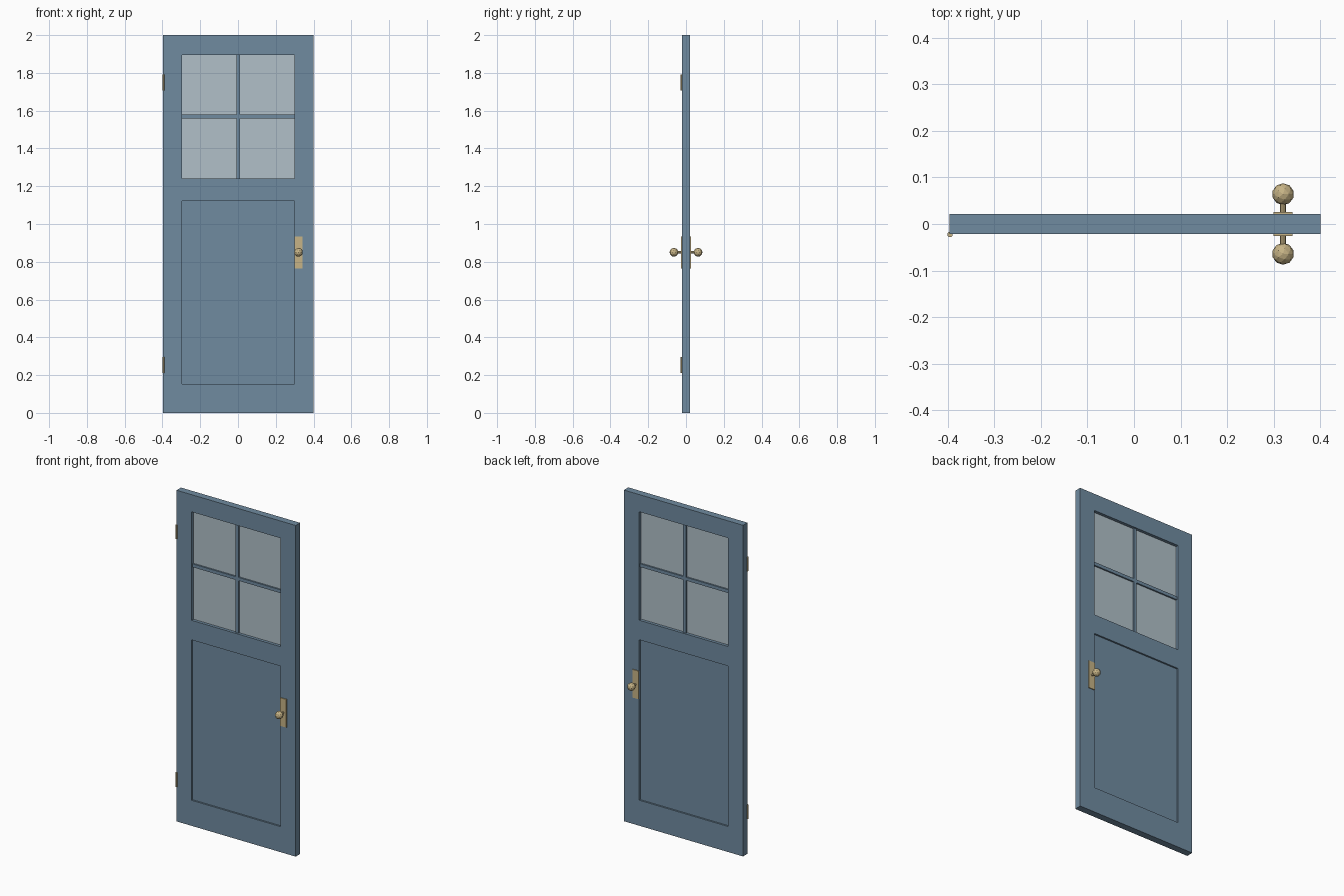
import bpy, bmesh, math
from mathutils import Matrix, Vector

if "Cube" in bpy.data.objects:
    bpy.data.objects.remove(bpy.data.objects["Cube"])


def material(name, rgb):
    m = bpy.data.materials.new(name)
    m.diffuse_color = (*rgb, 1)
    m.use_nodes = True
    m.node_tree.nodes["Principled BSDF"].inputs["Base Color"].default_value = m.diffuse_color
    return m


BLUE = material("blue_paint", (0.162, 0.258, 0.352))
GLASS = material("pale_glass", (0.440, 0.527, 0.578))
BRASS = material("brass", (0.570, 0.455, 0.240))


def finish(name, bm, mat):
    bmesh.ops.recalc_face_normals(bm, faces=bm.faces)
    me = bpy.data.meshes.new(name)
    bm.to_mesh(me)
    bm.free()
    me.materials.append(mat)
    ob = bpy.data.objects.new(name, me)
    bpy.context.collection.objects.link(ob)
    return ob


def box(name, x, y, z, mat):
    bm = bmesh.new()
    lo, hi = Vector((x[0], y[0], z[0])), Vector((x[1], y[1], z[1]))
    mtx = Matrix.Translation((lo + hi) / 2) @ Matrix.Diagonal((*(hi - lo), 1))
    bmesh.ops.create_cube(bm, size=1, matrix=mtx)
    return finish(name, bm, mat)


def cylinder(name, r, length, loc, mat, rot=Matrix.Identity(4), sides=8):
    bm = bmesh.new()
    bmesh.ops.create_cone(bm, cap_ends=True, segments=sides, radius1=r, radius2=r,
                          depth=length, matrix=Matrix.Translation(loc) @ rot)
    return finish(name, bm, mat)


T = 0.021                                # half the door thickness
XS = [-0.396, -0.296, 0.298, 0.400]      # stile edges
ZS = [0, 0.154, 1.123, 1.241, 1.896, 2]  # rail edges
XC, ZC = 0.001, 1.569                    # glazing bar centres

# Door frame: a grid of cells with the panel and window left open
bm = bmesh.new()
v = [[bm.verts.new((x, -T, z)) for z in ZS] for x in XS]
for i in range(3):
    for j in range(5):
        if not (i == 1 and j in (1, 3)):
            bm.faces.new((v[i][j], v[i + 1][j], v[i + 1][j + 1], v[i][j + 1]))
ext = bmesh.ops.extrude_face_region(bm, geom=bm.faces[:], use_keep_orig=True)
bmesh.ops.translate(bm, vec=(0, 2 * T, 0),
                    verts=[g for g in ext["geom"] if isinstance(g, bmesh.types.BMVert)])
finish("door_frame", bm, BLUE)

# Recessed lower panel and window
box("lower_panel", (XS[1], XS[2]), (-0.011, 0.011), (ZS[1], ZS[2]), BLUE)
box("window_glass", (XS[1], XS[2]), (-0.003, 0.003), (ZS[3], ZS[4]), GLASS)
box("vertical_glazing_bar", (XC - 0.01, XC + 0.01), (-0.012, 0.012), (ZS[3], ZS[4]), BLUE)
for side, x in (("left", (XS[1], XC - 0.01)), ("right", (XC + 0.01, XS[2]))):
    box(side + "_glazing_bar", x, (-0.012, 0.012), (ZC - 0.01, ZC + 0.01), BLUE)

# Handle set on both faces
KX, KZ = 0.320, 0.850
for side, s in (("front", -1), ("back", 1)):
    box(side + "_handle_plate", (KX - 0.0205, KX + 0.0205),
        tuple(sorted((s * 0.020, s * 0.026))), (KZ - 0.085, KZ + 0.085), BRASS)
    cylinder(side + "_knob_stem", 0.0065, 0.036, (KX, s * 0.040, KZ), BRASS,
             Matrix.Rotation(math.pi / 2, 4, "X"))
    bm = bmesh.new()
    bmesh.ops.create_icosphere(bm, subdivisions=2, radius=0.0235,
                               matrix=Matrix.Translation((KX, s * 0.0640, KZ)))
    finish(side + "_knob", bm, BRASS)

# Hinge barrels on the left front edge
for name, z in (("lower_hinge", 0.254), ("upper_hinge", 1.750)):
    cylinder(name, 0.006, 0.085, (-0.395, -0.0225, z), BRASS)
